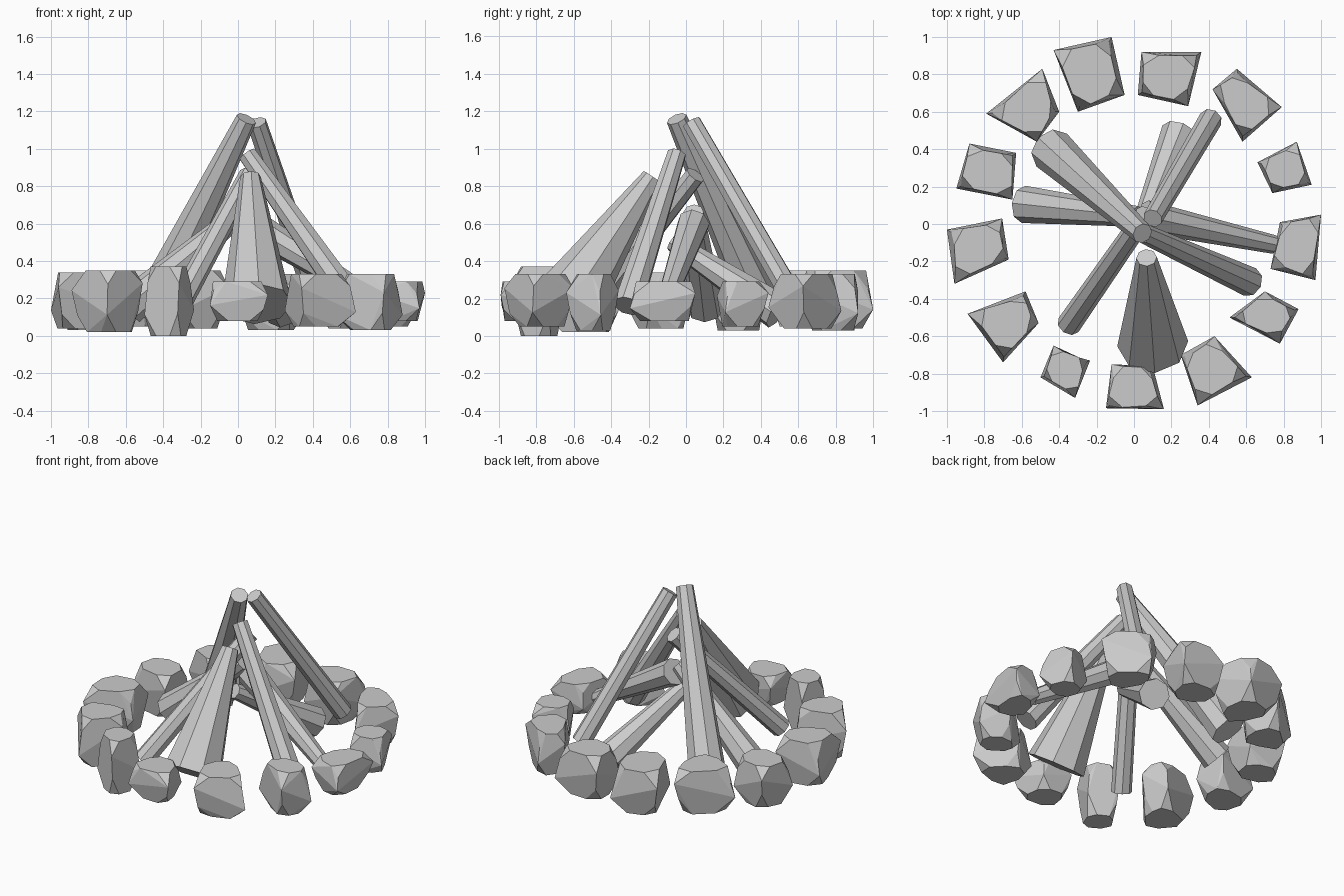
import bpy, bmesh, math, random
from mathutils import Vector, Matrix

if "Cube" in bpy.data.objects:
    bpy.data.objects.remove(bpy.data.objects["Cube"])

random.seed(7)


def finish(bm, name):
    bmesh.ops.recalc_face_normals(bm, faces=bm.faces)
    mesh = bpy.data.meshes.new(name)
    bm.to_mesh(mesh)
    bm.free()
    bpy.context.collection.objects.link(bpy.data.objects.new(name, mesh))


def log(name, top, bottom, r_top, r_bottom):
    """Tapered eight-sided pole between two points."""
    a, b = Vector(bottom), Vector(top)
    axis = b - a
    rot = axis.to_track_quat('Z', 'Y').to_matrix().to_4x4()
    bm = bmesh.new()
    bmesh.ops.create_cone(bm, cap_ends=True, segments=8, radius1=r_bottom,
                          radius2=r_top, depth=axis.length,
                          matrix=Matrix.Translation((a + b) / 2) @ rot)
    finish(bm, name)


def stone(name, z0, z1, *xy):
    """Chunky block with chipped corners, hulled from its four plan corners."""
    corners = [Vector(xy[i:i + 2]) for i in range(0, 8, 2)]
    mid = sum(corners, Vector((0, 0))) / 4
    pts = []

    def add(p, h):
        pts.append((p.x, p.y, z0 + h * (z1 - z0)))

    for i, c in enumerate(corners):
        n = corners[(i + 1) % 4]
        # upright corner edge, alternately leaning in at the top or bottom
        lean = 0.86 if i % 2 else 1.0
        add(mid.lerp(c, lean), random.uniform(.66, .8))
        add(mid.lerp(c, 1.86 - lean), random.uniform(.25, .4))
        # flat top and bottom with cut corners
        for t in (.27, .73):
            add(mid.lerp(c.lerp(n, t), random.uniform(.82, .95)), 1)
            add(mid.lerp(c.lerp(n, t), random.uniform(.72, .88)), 0)
    bm = bmesh.new()
    for p in pts:
        bm.verts.new(p)
    res = bmesh.ops.convex_hull(bm, input=bm.verts)
    junk = {g for g in res['geom_interior'] + res['geom_unused']
            if isinstance(g, bmesh.types.BMVert)}
    bmesh.ops.delete(bm, geom=list(junk), context='VERTS')
    bmesh.ops.dissolve_limit(bm, angle_limit=math.radians(12), verts=bm.verts, edges=bm.edges)
    finish(bm, name)


# Leaning firewood: top, bottom, top radius, bottom radius
log("log_back_right", (.10, .03, 1.14), (.41, .56, .22), .053, .063)
log("log_back_left", (.045, -.05, 1.16), (-.44, .395, .17), .056, .12)
log("log_front_left", (.06, .05, .86), (-.35, -.54, .10), .055, .065)
log("log_front_right", (.05, -.05, .97), (.62, -.31, .16), .052, .08)
log("log_front", (.067, -.18, .85), (.10, -.64, .17), .055, .19)
log("log_left", (.02, .04, .66), (-.59, .105, .15), .055, .1)
log("log_right", (.06, .04, .60), (.75, -.11, .18), .088, .05)
log("log_back", (.02, -.07, .50), (.245, .49, .13), .05, .1)

# Ring of stones: bottom and top height, then four plan corners
stones = [
    (.04, .35, -.43, .93, -.12, 1.0, -.05, .69, -.30, .60),
    (.03, .33, .04, .92, .36, .92, .29, .63, .02, .69),
    (.04, .33, .42, .72, .55, .83, .79, .625, .58, .44),
    (.05, .29, .87, .44, .95, .21, .74, .165, .66, .33),
    (.08, .29, 1.0, .05, .97, -.30, .73, -.24, .78, .01),
    (.03, .33, .70, -.36, .88, -.455, .78, -.64, .51, -.50),
    (.05, .33, .43, -.60, .63, -.82, .34, -.97, .25, -.70),
    (.08, .29, -.12, -.75, .10, -.76, .16, -.99, -.15, -.985),
    (0, .37, -.43, -.65, -.235, -.73, -.315, -.93, -.50, -.82),
    (.02, .35, -.89, -.48, -.58, -.36, -.51, -.53, -.70, -.74),
    (.04, .34, -.705, .03, -.67, -.19, -.96, -.32, -1.0, -.03),
    (.03, .32, -.88, .43, -.63, .38, -.65, .13, -.95, .19),
    (.05, .35, -.49, .83, -.40, .60, -.52, .44, -.79, .59),
]
for i, s in enumerate(stones, 1):
    stone(f"ring_stone_{i}", *s)
